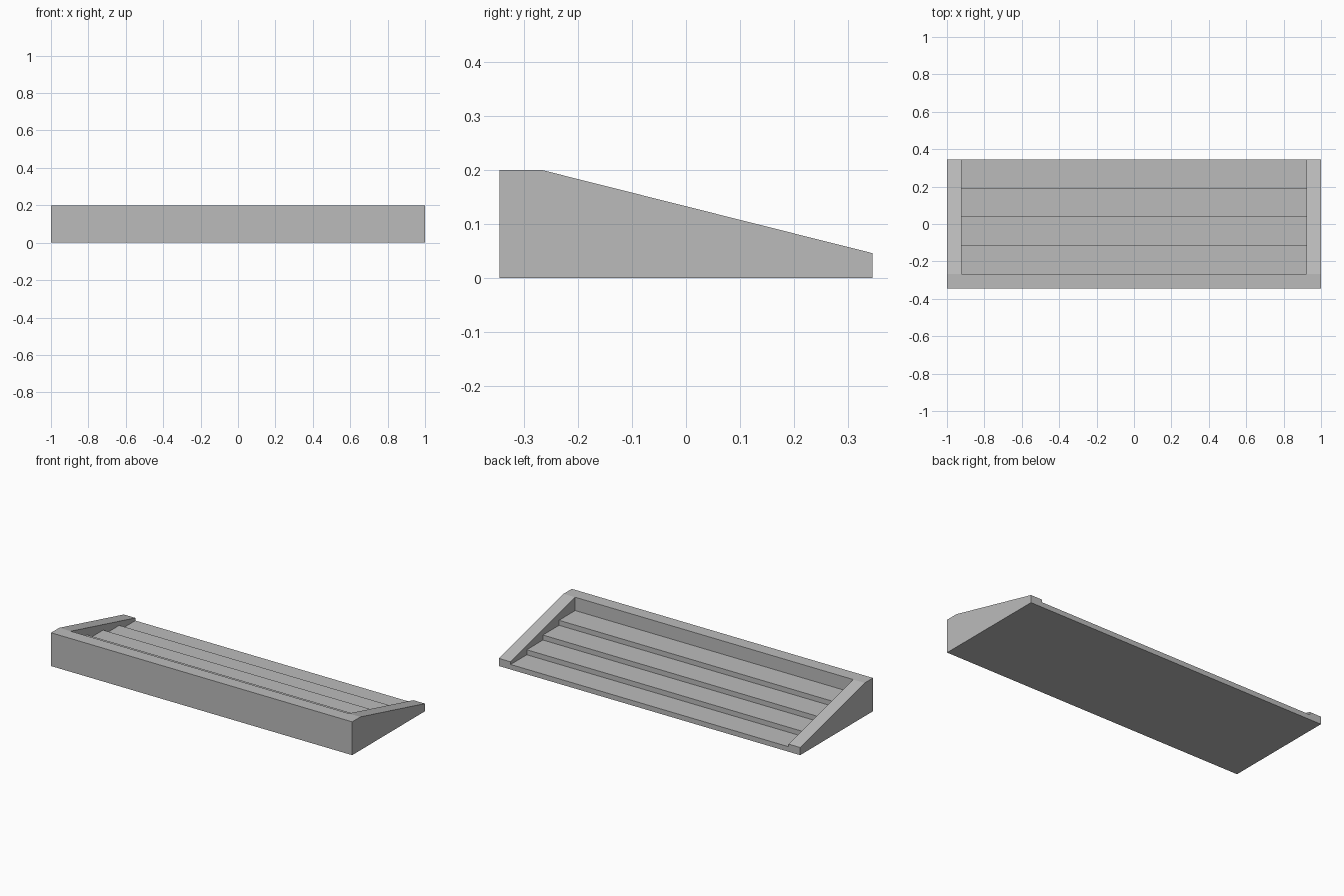
import bpy
import bmesh

default = bpy.data.objects.get("Cube")
if default:
    bpy.data.objects.remove(default, do_unlink=True)

# Overall sizes
HALF_LENGTH, HALF_DEPTH = 1.0, 0.345
INNER_HALF = 0.923      # inside faces of the end walls
WALL_Y = -0.267         # inside face of the tall front wall
TOP, LOW = 0.2, 0.046
STEPS, RISE = 4, 0.03

grey = bpy.data.materials.new("plain grey")
grey.use_nodes = True
grey.diffuse_color = (0.5, 0.5, 0.5, 1)
grey.node_tree.nodes["Principled BSDF"].inputs["Base Color"].default_value = (0.5, 0.5, 0.5, 1)


def extrude_profile(name, profile, half_width):
    """Solid made by sweeping a (y, z) profile along x."""
    bm = bmesh.new()
    face = bm.faces.new([bm.verts.new((-half_width, y, z)) for y, z in profile])
    swept = bmesh.ops.extrude_face_region(bm, geom=[face])["geom"]
    verts = [g for g in swept if isinstance(g, bmesh.types.BMVert)]
    bmesh.ops.translate(bm, verts=verts, vec=(2 * half_width, 0, 0))
    bmesh.ops.recalc_face_normals(bm, faces=bm.faces)
    mesh = bpy.data.meshes.new(name)
    bm.to_mesh(mesh)
    bm.free()
    mesh.materials.append(grey)
    obj = bpy.data.objects.new(name, mesh)
    bpy.context.collection.objects.link(obj)
    return obj


# Wedge-shaped body with a flat rim along the front
body = extrude_profile("stepped_rack", [
    (-HALF_DEPTH, 0), (HALF_DEPTH, 0), (HALF_DEPTH, LOW),
    (WALL_Y, TOP), (-HALF_DEPTH, TOP)], HALF_LENGTH)

# Stepped recess, open at the top and the back
tread = (HALF_DEPTH - WALL_Y) / STEPS
recess = []
for i in range(STEPS):
    z = RISE * (STEPS - i)
    y = WALL_Y + tread * i
    end = y + tread if i < STEPS - 1 else HALF_DEPTH + 0.1
    recess += [(y, z), (end, z)]
recess += [(HALF_DEPTH + 0.1, TOP + 0.1), (WALL_Y, TOP + 0.1)]
cutter = extrude_profile("recess_cutter", recess, INNER_HALF)
cutter.hide_render = True

# Cut the recess and discard the cutter
cut = body.modifiers.new("recess", 'BOOLEAN')
cut.operation = 'DIFFERENCE'
cut.solver = 'EXACT'
cut.object = cutter
bpy.context.view_layer.objects.active = body
body.select_set(True)
bpy.ops.object.modifier_apply(modifier=cut.name)
bpy.data.objects.remove(cutter, do_unlink=True)
